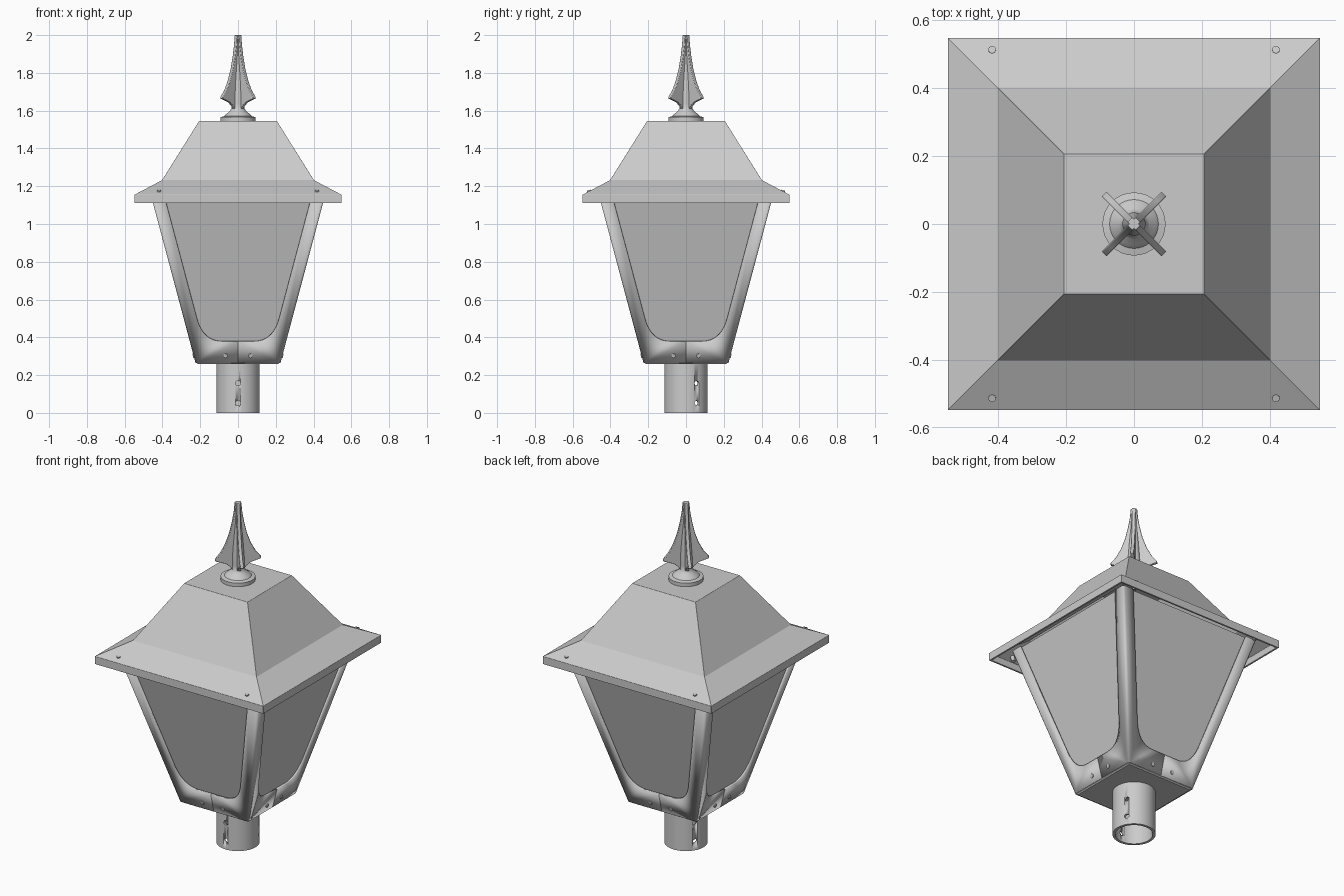
import bpy, bmesh, math
from mathutils import Vector, Matrix

if "Cube" in bpy.data.objects:
    bpy.data.objects.remove(bpy.data.objects["Cube"])

Z0, Z1 = 0.265, 1.16            # lantern body bottom and top (top is tucked under the roof)


def half(z):                    # half width of the tapered body at height z
    return 0.225 + (z - Z0) * 0.225 / 0.845


def finish(name, bm, smooth=False, recalc=True):
    if recalc:
        bmesh.ops.recalc_face_normals(bm, faces=bm.faces)
    me = bpy.data.meshes.new(name)
    bm.to_mesh(me)
    bm.free()
    ob = bpy.data.objects.new(name, me)
    bpy.context.collection.objects.link(ob)
    if smooth:
        bpy.ops.object.select_all(action='DESELECT')
        ob.select_set(True)
        bpy.context.view_layer.objects.active = ob
        bpy.ops.object.shade_smooth_by_angle(angle=math.radians(35))
    return ob


def loft(name, profile, n, closed=False, turn=0.0, smooth=False):
    """Revolve (radius, z) points around z with n sides."""
    bm = bmesh.new()
    rings = [[bm.verts.new((r * math.cos(turn + math.tau * i / n),
                            r * math.sin(turn + math.tau * i / n), z)) for i in range(n)]
             for r, z in profile]
    pairs = list(zip(rings, rings[1:]))
    if closed:
        pairs.append((rings[-1], rings[0]))
    for a, b in pairs:
        for i in range(n):
            j = (i + 1) % n
            bm.faces.new((a[i], a[j], b[j], b[i]))
    if not closed:
        bm.faces.new(rings[0])
        bm.faces.new(rings[-1])
    return finish(name, bm, smooth)


def square(name, profile, closed=False):
    """Four-sided loft, with half widths instead of radii."""
    return loft(name, [(w * math.sqrt(2), z) for w, z in profile], 4, closed, math.pi / 4)


def rod(name, centre, axis, radius, length, n=16):
    bm = bmesh.new()
    m = Matrix.Translation(centre) @ Vector(axis).to_track_quat('Z', 'Y').to_matrix().to_4x4()
    bmesh.ops.create_cone(bm, cap_ends=True, segments=n, radius1=radius, radius2=radius,
                          depth=length, matrix=m)
    return finish(name, bm, True)


def spin_copies(ob):
    for k in range(1, 4):
        c = ob.copy()
        c.matrix_world = Matrix.Rotation(k * math.pi / 2, 4, 'Z') @ ob.matrix_world
        bpy.context.collection.objects.link(c)


# post collar with three pairs of set-screw holes
collar = loft("post_collar", [(0.115, 0), (0.115, 0.27), (0.1, 0.27), (0.1, 0)], 48, True, 0, True)
for deg in (-90, 30, 150):
    for z in (0.052, 0.157):
        d = Vector((math.cos(math.radians(deg)), math.sin(math.radians(deg)), 0))
        cut = rod("hole_cutter", d * 0.107 + Vector((0, 0, z)), d, 0.013, 0.06)
        cut.hide_render = True
        cut.display_type = 'WIRE'
        mod = collar.modifiers.new("hole", 'BOOLEAN')
        mod.object = cut
        mod.solver = 'EXACT'

# floor of the lantern
square("base_plate", [(0.213, 0.258), (0.218, 0.264), (0.218, 0.274), (0.213, 0.275)])

# corner brackets: folded sheet with a rounded window cut-out, meeting at the face centres
start = Vector((half(0.5) - 0.07, 0.5))
ctrl = Vector((half(0.378) - 0.07, 0.378))
end = Vector((0.085, 0.378))
arc = [(1 - t) ** 2 * start + 2 * t * (1 - t) * ctrl + t * t * end
       for t in [i / 10 for i in range(11)]]
gap = 0.0008
window = [(half(Z1) - 0.07, Z1)] + [tuple(p) for p in arc] + [(gap, 0.378), (gap, Z0)]
bm = bmesh.new()
low = bm.verts.new((half(Z0), -half(Z0), Z0))
high = bm.verts.new((half(Z1), -half(Z1), Z1))
bm.faces.new([low, high] + [bm.verts.new((u, -half(z), z)) for u, z in window])
bm.faces.new(([low, high] + [bm.verts.new((half(z), -u, z)) for u, z in window])[::-1])
fold = bm.edges.get((low, high))
bmesh.ops.bevel(bm, geom=[fold], offset=0.012, segments=3, profile=0.5, affect='EDGES')
bracket = finish("corner_bracket", bm, True, recalc=False)
sol = bracket.modifiers.new("sheet", 'SOLIDIFY')
sol.thickness = 0.01
sol.offset = -1
spin_copies(bracket)

# glass panes set just behind the brackets
bm = bmesh.new()
vs = []
for d in (0.012, 0.02):
    vs.append([bm.verts.new((s * (half(z) - 0.03), -half(z) + d, z))
               for s, z in ((-1, 0.32), (1, 0.32), (1, Z1), (-1, Z1))])
for ring in vs:
    bm.faces.new(ring)
for i in range(4):
    bm.faces.new((vs[0][i], vs[0][i - 1], vs[1][i - 1], vs[1][i]))
spin_copies(finish("glass_pane", bm))

# bracket screws
slope = Vector((0, -0.845, -0.225)).normalized()
for s in (-1, 1):
    spin_copies(rod("bracket_screw", (s * 0.067, -half(0.303), 0.303), slope, 0.011, 0.008))

# hollow roof: skirt, shallow eave, steep hip and flat top
roof = square("roof", [(0.538, 1.11), (0.548, 1.11), (0.548, 1.155), (0.402, 1.232), (0.206, 1.545),
                       (0.0002, 1.545), (0.0002, 1.533), (0.2, 1.533), (0.395, 1.222),
                       (0.538, 1.148)], True)
bev = roof.modifiers.new("soft_edges", 'BEVEL')
bev.width = 0.003
bev.limit_method = 'ANGLE'
bev.angle_limit = math.radians(40)

# roof screws on the front and back eaves
for sx in (-1, 1):
    for sy in (-1, 1):
        rod("roof_screw", (sx * 0.418, sy * 0.507, 1.155), (0, sy * 0.3, 1), 0.011, 0.05)

# finial: turned stem with two crossed spear blades on the diagonals
loft("finial_stem", [(0.093, 1.545), (0.093, 1.566), (0.072, 1.571), (0.062, 1.583), (0.045, 1.596),
                     (0.034, 1.612), (0.034, 1.64), (0.034, 1.68), (0.028, 1.77), (0.019, 1.88),
                     (0.014, 1.995)], 32, smooth=True)
edge = [(0.032, 1.605), (0.042, 1.624), (0.068, 1.645), (0.125, 1.664), (0.124, 1.672),
        (0.097, 1.705), (0.07, 1.755), (0.047, 1.82), (0.031, 1.89), (0.021, 1.95), (0.017, 2.0)]
for k, ang in enumerate((45, 135)):
    bm = bmesh.new()
    f = bm.faces.new([bm.verts.new((r, -0.01, z)) for r, z in edge] +
                     [bm.verts.new((-r, -0.01, z)) for r, z in reversed(edge)])
    ext = bmesh.ops.extrude_face_region(bm, geom=[f])
    bmesh.ops.translate(bm, vec=(0, 0.02, 0),
                        verts=[g for g in ext["geom"] if isinstance(g, bmesh.types.BMVert)])
    blade = finish("finial_blade", bm, True)
    blade.rotation_euler.z = math.radians(ang)
    b = blade.modifiers.new("round_edges", 'BEVEL')
    b.width = 0.003
    b.segments = 2
    b.limit_method = 'ANGLE'
    b.angle_limit = math.radians(50)
